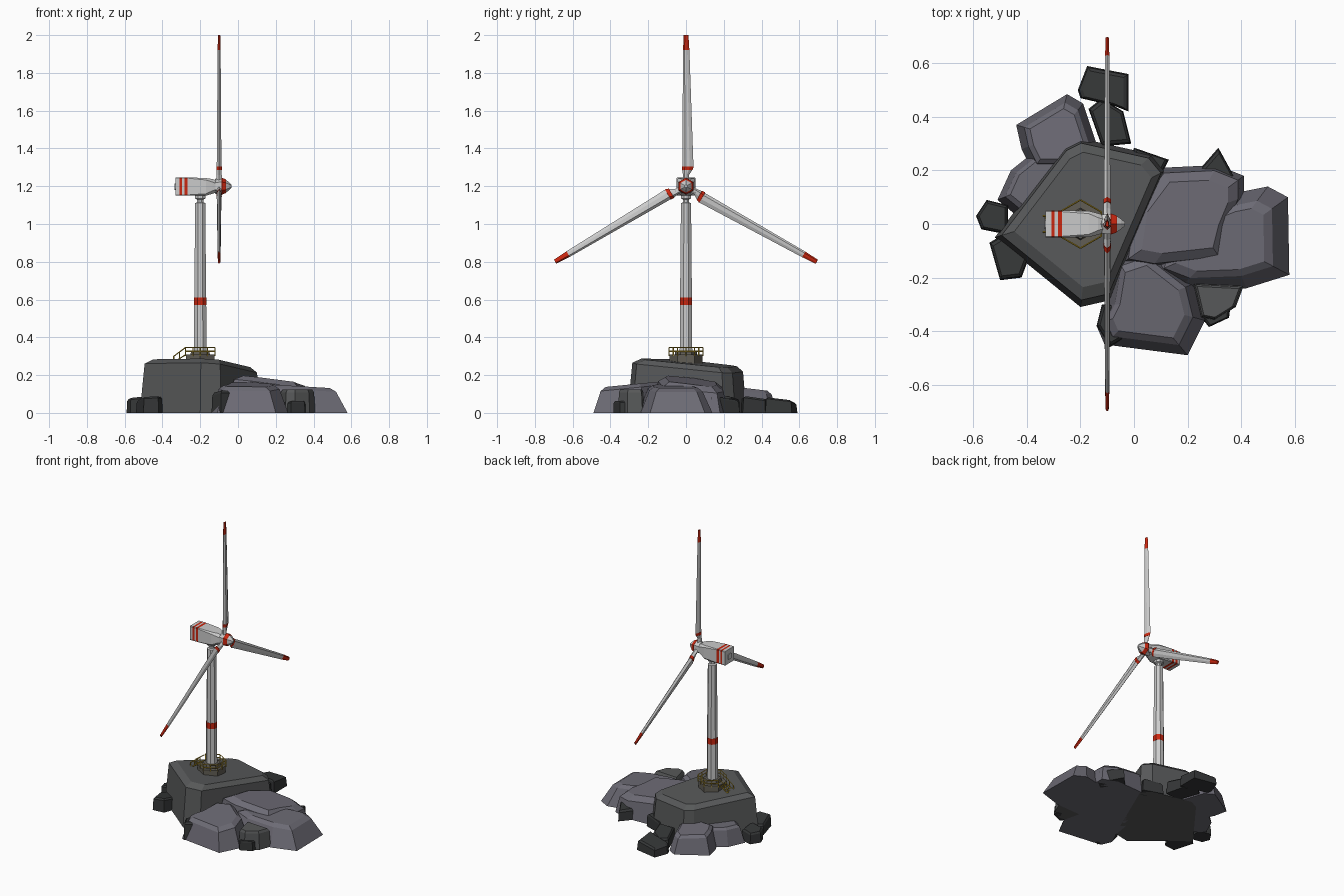
import bpy, bmesh
from math import sin, cos, pi, radians
from mathutils import Vector, Matrix

if "Cube" in bpy.data.objects:
    bpy.data.objects.remove(bpy.data.objects["Cube"])


def material(name, r, g, b):
    m = bpy.data.materials.new(name)
    m.diffuse_color = (r, g, b, 1)
    m.use_nodes = True
    m.node_tree.nodes["Principled BSDF"].inputs["Base Color"].default_value = m.diffuse_color
    return m


WHITE = material("pale_grey", .52, .52, .52)
RED = material("red", .6, .02, .005)
YELLOW = material("yellow", .65, .43, .03)
CONCRETE = material("concrete", .12, .11, .09)
ROCK = material("rock_grey", .095, .098, .1)
LIGHT = material("rock_light", .15, .145, .175)
DARK = material("rock_dark", .035, .037, .038)


def loft(name, rings, mats, red=()):
    """Skin equal-sized rings, cap both ends; segments in red use the second material."""
    bm = bmesh.new()
    vs = [[bm.verts.new(p) for p in ring] for ring in rings]
    n = len(vs[0])
    for k in range(len(vs) - 1):
        for i in range(n):
            j = (i + 1) % n
            f = bm.faces.new((vs[k][i], vs[k][j], vs[k + 1][j], vs[k + 1][i]))
            f.material_index = 1 if k in red else 0
    bm.faces.new(vs[0][::-1])
    f = bm.faces.new(vs[-1])
    f.material_index = 1 if len(vs) - 2 in red else 0
    bmesh.ops.recalc_face_normals(bm, faces=bm.faces)
    me = bpy.data.meshes.new(name)
    bm.to_mesh(me)
    bm.free()
    for m in mats:
        me.materials.append(m)
    ob = bpy.data.objects.new(name, me)
    bpy.context.collection.objects.link(ob)
    return ob


def ring(cx, z, r, n, off=0.0):
    return [(cx + r * cos(2 * pi * i / n + off), r * sin(2 * pi * i / n + off), z) for i in range(n)]


def rock(name, pts, h, mat, s1=.9, s2=.75, a=0.0, b=0.0, shoulder=.87):
    """Boulder from a ground outline: steep side, bevel, tilted top."""
    cx = sum(p[0] for p in pts) / len(pts)
    cy = sum(p[1] for p in pts) / len(pts)

    def level(s, z):
        out = []
        for x, y in pts:
            dx, dy = (x - cx) * s, (y - cy) * s
            out.append((cx + dx, cy + dy, z + (a * dx + b * dy if z else 0)))
        return out
    return loft(name, [level(1, 0), level(s1, h * shoulder), level(s2, h)], [mat])


def bar(name, p, q, r=.003):
    p, q = Vector(p), Vector(q)
    rot = (q - p).to_track_quat('Z', 'Y').to_matrix()
    circle = [rot @ Vector((r * cos(t * pi / 2), r * sin(t * pi / 2), 0)) for t in range(4)]
    return loft(name, [[p + c for c in circle], [q + c for c in circle]], [YELLOW])


# Main cliff
rock("main_rock", [(-.52, -.05), (-.2, -.31), (-.09, -.285), (.12, .2), (.07, .26), (-.2, .32), (-.26, .29)],
     .262, ROCK, .93, .8, -.05, -.08, .9)

# Lighter slabs around it
rock("right_upper_slab", [(-.05, -.15), (.06, -.17), (.33, -.14), (.36, -.02), (.41, .1), (.41, .18),
                          (.31, .22), (.1, .21), (-.02, .05)], .165, LIGHT, .89, .7, -.12, -.08, .83)
rock("right_lower_slab", [(.03, -.2), (.16, -.25), (.42, -.24), (.58, -.19), (.575, .1), (.5, .14),
                          (.4, .12), (.1, 0)], .14, LIGHT, .74, .6, -.06)
rock("front_slab", [(-.14, -.38), (-.11, -.45), (.2, -.49), (.265, -.36), (.23, -.22), (.05, -.08),
                    (-.07, -.12), (-.1, -.3)], .15, LIGHT, .8, .66, .0, .1)
rock("back_slab", [(-.44, .37), (-.25, .485), (-.19, .45), (-.14, .3), (-.2, .2), (-.38, .2), (-.42, .28)],
     .13, LIGHT, .8, .66, 0, -.12)
rock("left_slab", [(-.51, .09), (-.46, .2), (-.36, .28), (-.22, .25), (-.25, .08), (-.4, 0)],
     .12, LIGHT, .8, .66)

# Small dark boulders
boulders = {
    "left_boulder": ([(-.59, .03), (-.55, .09), (-.47, .07), (-.47, -.04), (-.57, -.02)], .078),
    "left_front_boulder": ([(-.54, -.07), (-.5, -.21), (-.42, -.2), (-.39, -.12), (-.49, -.04)], .078),
    "back_boulder": ([(-.21, .5), (-.175, .59), (-.02, .56), (-.02, .42), (-.07, .44), (-.2, .47)], .068),
    "back_inner_boulder": ([(-.17, .43), (-.12, .47), (-.04, .42), (-.01, .3), (-.12, .29)], .075),
    "back_right_boulder": ([(-.01, .25), (0, .285), (.13, .24), (.1, .18)], .08),
    "right_back_boulder": ([(.25, .21), (.315, .285), (.4, .13), (.35, .09)], .08),
    "right_front_boulder": ([(.26, -.36), (.28, -.385), (.355, -.35), (.36, -.31), (.3, -.3)], .06),
    "front_boulder": ([(-.14, -.38), (-.09, -.46), (.03, -.39), (-.04, -.3), (-.12, -.3)], .11),
}
for name, (pts, h) in boulders.items():
    rock(name, pts, h, DARK, .94, .8, .08, -.12)
rock("front_block", [(.22, -.22), (.41, -.23), (.38, -.31), (.3, -.36), (.25, -.35)], .125, ROCK, .92, .82)

# Foundation and tower
CX = -.2
loft("foundation", [ring(CX, z, r, 6, pi / 6) for z, r in ((.2, .088), (.308, .088), (.308, .06), (.33, .055))],
     [CONCRETE])
tower_profile = [(.31, .036), (.57, .0345), (.57, .0355), (.61, .0352), (.61, .034), (1.11, .029),
                 (1.115, .018), (1.13, .018), (1.135, .03), (1.16, .03)]
loft("tower", [ring(CX, z, r, 8, pi / 8) for z, r in tower_profile], [WHITE, RED], red=(1, 2, 3))

# Railing, open on the left for the stairs
hexa = ring(CX, 0, .09, 6, pi / 6)
for i in range(6):
    p, q = Vector(hexa[i]), Vector(hexa[(i + 1) % 6])
    bar("rail_post", p + Vector((0, 0, .3)), p + Vector((0, 0, .347)))
    if i == 2:
        continue
    m = (p + q) / 2
    bar("rail_post", m + Vector((0, 0, .3)), m + Vector((0, 0, .347)))
    for z in (.326, .346):
        bar("rail", p + Vector((0, 0, z)), q + Vector((0, 0, z)))

# Stairs
for y in (-.03, .03):
    bar("stair_handrail", (-.278, y, .346), (-.34, y, .3))
    bar("stair_stringer", (-.278, y, .308), (-.34, y, .268))
    bar("stair_post", (-.34, y, .26), (-.34, y, .302))
    bar("stair_post", (-.31, y, .285), (-.31, y, .324))
for k in range(4):
    x, z = -.285 - k * .015, .303 - k * .01
    bar("stair_step", (x, -.03, z), (x, .03, z), .004)


# Nacelle: chamfered box section drawn along x
def section(x, w, z0, z1, c):
    return [(x, -w, z0 + c), (x, -w, z1 - c), (x, -w + c, z1), (x, w - c, z1),
            (x, w, z1 - c), (x, w, z0 + c), (x, w - c, z0), (x, -w + c, z0)]


body = [section(x, .05, 1.15, 1.247, .004) for x in (-.33, -.309, -.296, -.284, -.268)]
body += [section(-.17, .049, 1.15, 1.243, .01), section(-.135, .04, 1.16, 1.238, .016),
         section(-.115, .034, 1.168, 1.23, .016)]
loft("nacelle", body, [WHITE, RED], red=(1, 3))
loft("rear_vent", [section(x, .018, 1.18, 1.215, .004) for x in (-.335, -.325)], [WHITE])

# Hub and spinner along x
HUB = Vector((-.1, 0, 1.2))
spin = [(-.03, .02), (-.02, .04), (.012, .044), (.014, .045), (.034, .037), (.036, .034), (.052, .022), (.066, .008)]
loft("spinner", [[(HUB.x + x, r * cos(t * pi / 3 + pi / 6), HUB.z + r * sin(t * pi / 3 + pi / 6))
                  for t in range(6)] for x, r in spin], [WHITE, RED], red=(2, 3, 4))


# Blades: hexagonal sections (leading edge, trailing edge, half thickness)
def blade_section(z, y0, y1, t):
    w = y1 - y0
    return [(0, y0, z), (t, y0 + w * .25, z), (t * .8, y0 + w * .65, z),
            (0, y1, z), (-t * .8, y0 + w * .65, z), (-t, y0 + w * .25, z)]


stations = [(.02, -.016, .016, .014), (.06, -.016, .016, .014), (.085, -.02, .033, .013),
            (.086, -.022, .035, .014), (.104, -.022, .041, .014), (.105, -.019, .04, .013),
            (.15, -.019, .038, .012), (.72, -.016, .018, .008), (.8, -.012, .013, .006)]
for k in range(3):
    blade = loft("blade_%d" % (k + 1), [blade_section(*s) for s in stations], [WHITE, RED], red=(2, 3, 4, 7))
    blade.data.transform(Matrix.Translation(HUB) @ Matrix.Rotation(radians(120 * k), 4, 'X'))
